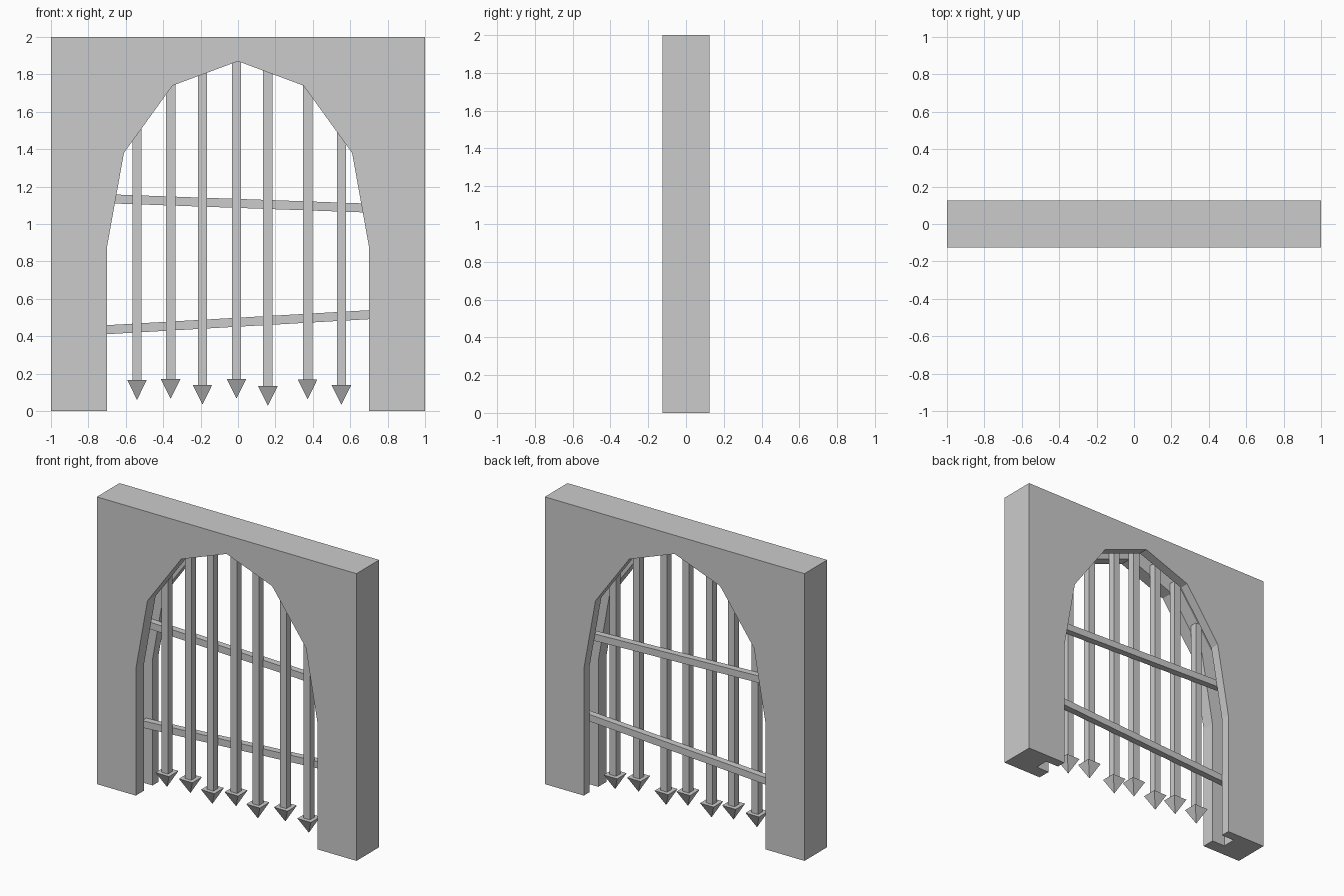
import bpy, bmesh
from math import radians, atan2, hypot, pi
from mathutils import Vector

if "Cube" in bpy.data.objects:
    bpy.data.objects.remove(bpy.data.objects["Cube"])

HALF_ARCH = [(0.70, 0.88), (0.61, 1.38), (0.35, 1.74), (0.0, 1.87)]
W, H, D = 1.0, 2.0, 0.125
SLOT = (-0.035, 0.06)      # slot that holds the gate, front to back


def finish(name, bm):
    bmesh.ops.recalc_face_normals(bm, faces=bm.faces)
    me = bpy.data.meshes.new(name)
    bm.to_mesh(me)
    bm.free()
    ob = bpy.data.objects.new(name, me)
    bpy.context.collection.objects.link(ob)
    return ob


def offset_arch(d):
    # right half of the arch moved outward by d
    pts = [Vector((0.70, 0.0))] + [Vector(p) for p in HALF_ARCH]
    pts.append(Vector((-HALF_ARCH[2][0], HALF_ARCH[2][1])))
    out = [(0.70 + d, 0.0)]
    for a, b, c in zip(pts, pts[1:], pts[2:]):
        u, v = (b - a).normalized(), (c - b).normalized()
        n1, n2 = Vector((u.y, -u.x)), Vector((v.y, -v.x))
        out.append(tuple(b + (n1 + n2) * d / (1 + n1.dot(n2))))
    return out


def wall_slab(name, arch, y0, y1):
    # wall outline with the arch opening, extruded through its thickness
    left = [(-x, z) for x, z in reversed(arch[:-1])]
    outline = [(-W, 0), (-W, H), (W, H), (W, 0)] + arch + left
    bm = bmesh.new()
    face = bm.faces.new([bm.verts.new((x, y0, z)) for x, z in outline])
    r = bmesh.ops.extrude_face_region(bm, geom=[face])
    verts = [v for v in r["geom"] if isinstance(v, bmesh.types.BMVert)]
    bmesh.ops.translate(bm, verts=verts, vec=(0, y1 - y0, 0))
    return finish(name, bm)


def box(name, loc, size, tilt=0):
    bm = bmesh.new()
    bmesh.ops.create_cube(bm, size=1)
    bmesh.ops.scale(bm, verts=bm.verts, vec=size)
    ob = finish(name, bm)
    ob.location = loc
    ob.rotation_euler.y = -tilt
    return ob


def spike(name, x, y, tip, r, h):
    # square pyramid pointing down
    bm = bmesh.new()
    base = [bm.verts.new((sx * r, sy * r, h)) for sx, sy in ((-1, -1), (1, -1), (1, 1), (-1, 1))]
    point = bm.verts.new((0, 0, 0))
    bm.faces.new(base)
    for i in range(4):
        bm.faces.new((base[i], base[(i + 1) % 4], point))
    ob = finish(name, bm)
    ob.location = (x, y, tip)


def arch_height(x):
    x = abs(x)
    for (x1, z1), (x0, z0) in zip(HALF_ARCH, HALF_ARCH[1:]):
        if x0 <= x <= x1:
            return z0 + (z1 - z0) * (x - x0) / (x1 - x0)


# Stone wall: front lip, recessed slot, back lip
wall_slab("wall_front", offset_arch(0), -D, SLOT[0])
wall_slab("wall_slot", offset_arch(0.1), *SLOT)
wall_slab("wall_back", offset_arch(0), SLOT[1], D)

# Upright bars with spikes
BARS = [(-0.54, 0.06), (-0.36, 0.065), (-0.19, 0.035), (-0.008, 0.067),
        (0.16, 0.028), (0.372, 0.063), (0.553, 0.033)]
BAR_Y, BAR_W, SPIKE_H = -0.01, 0.05, 0.105
for i, (x, tip) in enumerate(BARS):
    z0, z1 = tip + SPIKE_H, arch_height(x) + 0.08
    box(f"bar_{i}", (x, BAR_Y, (z0 + z1) / 2), (BAR_W, BAR_W, z1 - z0))
    spike(f"bar_spike_{i}", x, BAR_Y, tip, 0.052, SPIKE_H)

# Tilted cross bars behind the uprights
for name, zl, zr, half in (("lower_cross_bar", 0.435, 0.515, 0.75),
                           ("upper_cross_bar", 1.135, 1.085, 0.72)):
    tilt = atan2(zr - zl, 1.4)
    box(name, (0, 0.036, (zl + zr) / 2), (2 * half, 0.046, 0.048), tilt)
